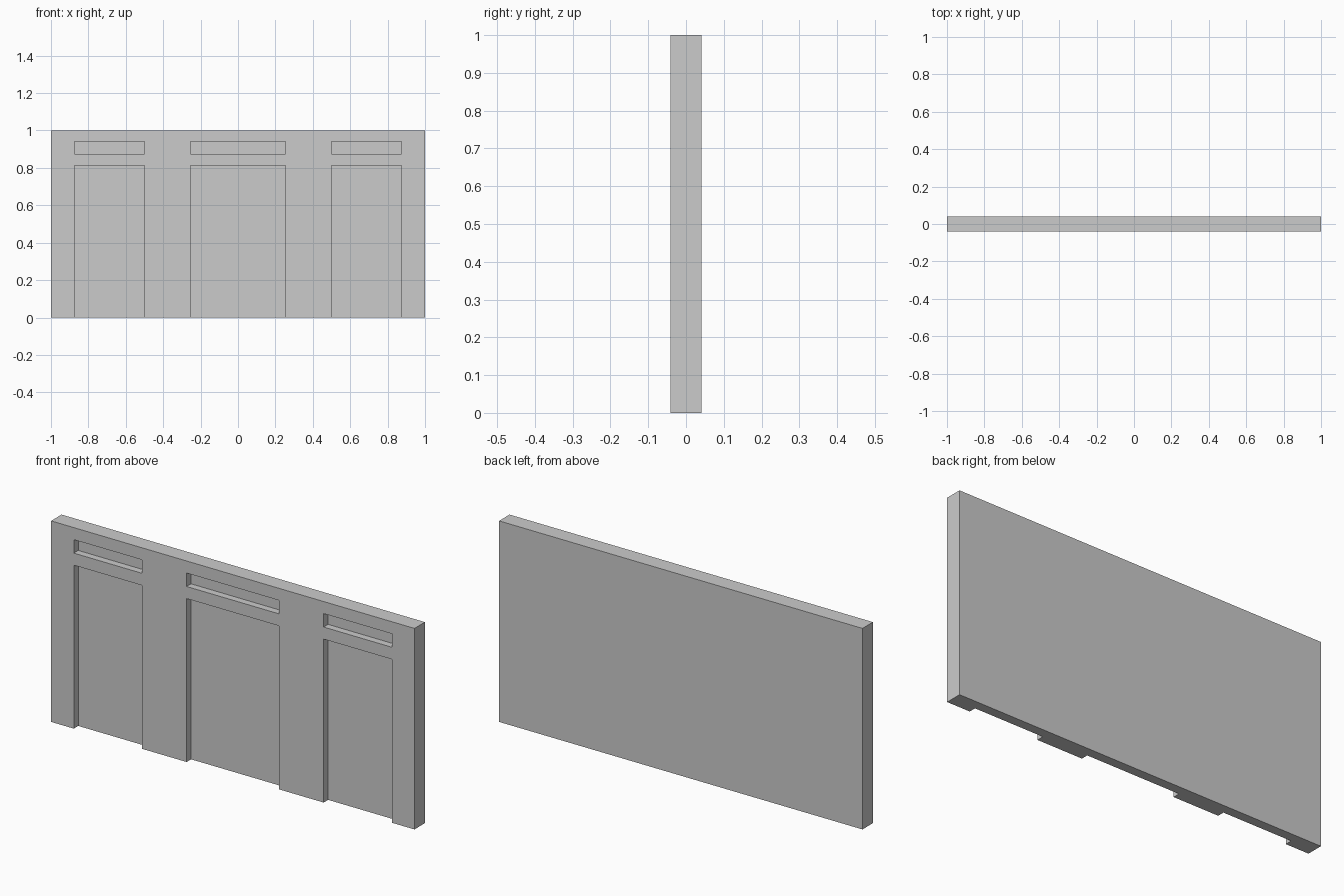
import bpy, bmesh
from mathutils import Matrix, Vector

if "Cube" in bpy.data.objects:
    bpy.data.objects.remove(bpy.data.objects["Cube"])

HALF = 0.041     # half the wall thickness
DEPTH = 0.035    # depth of the recesses in the front face


def add_box(bm, lo, hi):
    lo, hi = Vector(lo), Vector(hi)
    size = hi - lo
    mat = Matrix.Translation((lo + hi) / 2) @ Matrix.Diagonal((*size, 1))
    bmesh.ops.create_cube(bm, size=1, matrix=mat)


def box_object(name, boxes):
    bm = bmesh.new()
    for lo, hi in boxes:
        add_box(bm, lo, hi)
    mesh = bpy.data.meshes.new(name)
    bm.to_mesh(mesh)
    bm.free()
    obj = bpy.data.objects.new(name, mesh)
    bpy.context.collection.objects.link(obj)
    return obj


# Wall slab
wall = box_object("wall_panel", [((-1, -HALF, 0), (1, HALF, 1))])

# Three bays, each with a tall opening reaching the floor and a slot above it
recesses = []
for x0, x1 in [(-0.875, -0.5), (-0.254, 0.254), (0.5, 0.875)]:
    for z0, z1 in [(-0.1, 0.813), (0.873, 0.94)]:
        recesses.append(((x0, -HALF - 0.1, z0), (x1, -HALF + DEPTH, z1)))
cutter = box_object("recess_cutter", recesses)

# Carve the recesses, then remove the cutter
cut = wall.modifiers.new("recesses", 'BOOLEAN')
cut.operation = 'DIFFERENCE'
cut.solver = 'EXACT'
cut.object = cutter
bpy.context.view_layer.objects.active = wall
bpy.ops.object.modifier_apply(modifier=cut.name)
bpy.data.objects.remove(cutter)
